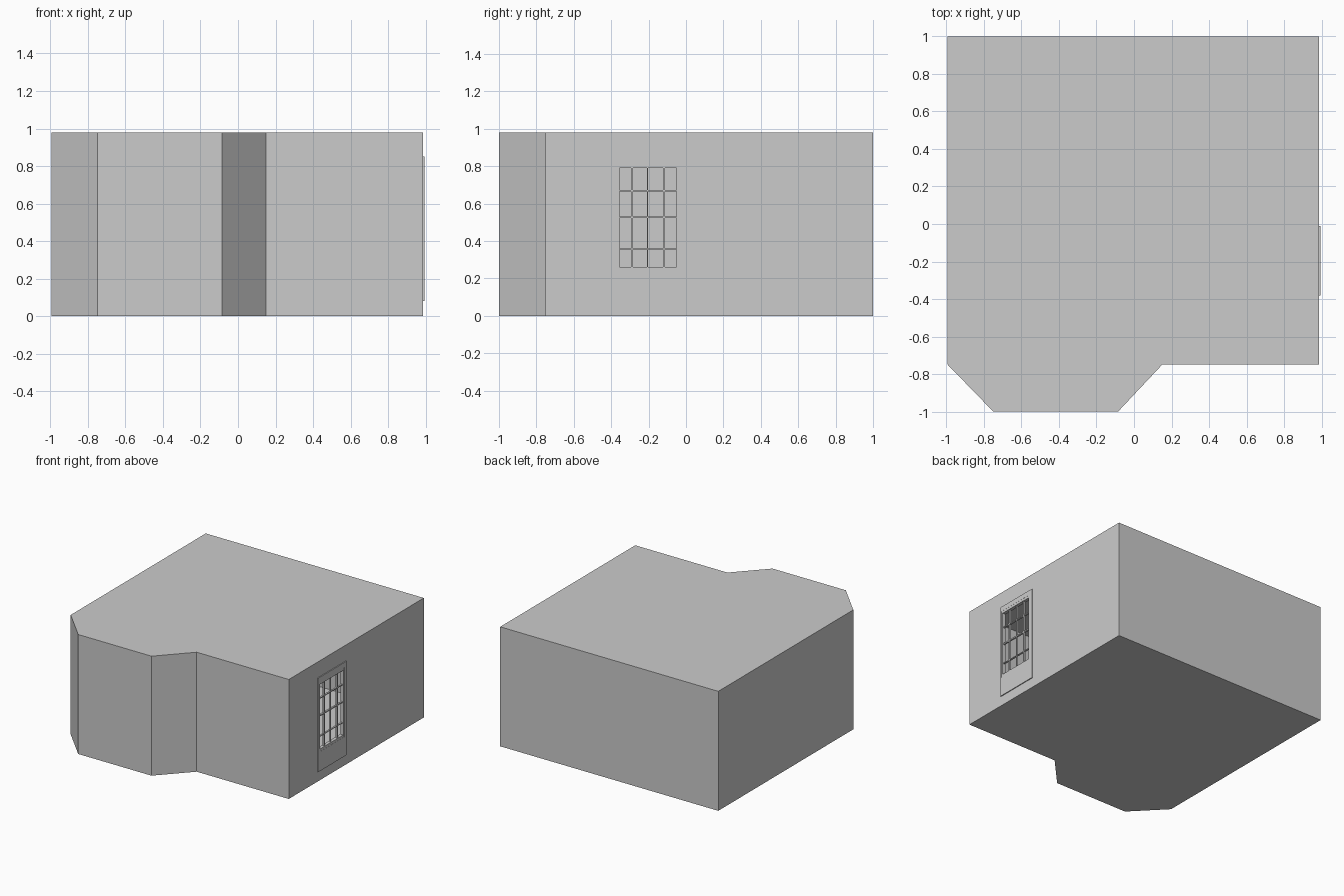
import bpy, bmesh

if "Cube" in bpy.data.objects:
    bpy.data.objects.remove(bpy.data.objects["Cube"])

H = 0.98                      # room height
WALL_X = 0.986                # plane of the window wall
OPENING = (-0.37, -0.04, 0.24, 0.81)   # y0, y1, z0, z1
GLAZED = (-0.355, -0.052, 0.26, 0.79)
PANEL = (-0.38, -0.01, 0.08, 0.85)


def finish(bm, name):
    bmesh.ops.remove_doubles(bm, verts=bm.verts, dist=1e-5)
    mesh = bpy.data.meshes.new(name)
    bm.to_mesh(mesh)
    bm.free()
    obj = bpy.data.objects.new(name, mesh)
    bpy.context.collection.objects.link(obj)
    return obj


def corners(bm, x, rect):
    y0, y1, z0, z1 = rect
    return [bm.verts.new((x, y, z)) for y, z in ((y0, z0), (y1, z0), (y1, z1), (y0, z1))]


def bridge(bm, a, b):
    for i in range(4):
        j = (i + 1) % 4
        bm.faces.new((a[i], a[j], b[j], b[i]))


def frame(name, outer, inner, x0, x1):
    """Closed rectangular frame lying in the window wall."""
    bm = bmesh.new()
    fo, fi = corners(bm, x1, outer), corners(bm, x1, inner)
    bo, bi = corners(bm, x0, outer), corners(bm, x0, inner)
    bridge(bm, fo, fi)
    bridge(bm, fi, bi)
    bridge(bm, bi, bo)
    bridge(bm, bo, fo)
    bmesh.ops.recalc_face_normals(bm, faces=bm.faces)
    return finish(bm, name)


def bar(name, rect, x0, x1):
    bm = bmesh.new()
    f, b = corners(bm, x1, rect), corners(bm, x0, rect)
    bm.faces.new(f)
    bm.faces.new(b[::-1])
    bridge(bm, b, f)
    bmesh.ops.recalc_face_normals(bm, faces=bm.faces)
    return finish(bm, name)


# Room shell: floor, ceiling and walls, with the bay at the front left
plan = [(WALL_X, -0.75), (WALL_X, 1), (-0.993, 1), (-0.993, -0.75),
        (-0.75, -1), (-0.085, -1), (0.15, -0.75)]
bm = bmesh.new()
low = [bm.verts.new((x, y, 0)) for x, y in plan]
high = [bm.verts.new((x, y, H)) for x, y in plan]
bm.faces.new(low[::-1])
bm.faces.new(high)
for i in range(1, len(plan)):
    j = (i + 1) % len(plan)
    bm.faces.new((low[i], low[j], high[j], high[i]))
# window wall is a ring around the opening
bridge(bm, [low[0], low[1], high[1], high[0]], corners(bm, WALL_X, OPENING))
finish(bm, "room_shell")

# Thin raised surround on the outside, then the window frame
frame("window_surround", PANEL, OPENING, WALL_X, 0.993)
frame("window_frame", OPENING, GLAZED, 0.965, 0.992)

# Glazing bars
y0, y1, z0, z1 = GLAZED
for i, (y, t) in enumerate(((-0.288, 0.005), (-0.205, 0.003), (-0.118, 0.005))):
    bar(f"upright_glazing_bar_{i}", (y - t, y + t, z0, z1), 0.970, 0.986)
for i, (z, t) in enumerate(((0.358, 0.003), (0.527, 0.005), (0.67, 0.004))):
    bar(f"level_glazing_bar_{i}", (y0, y1, z - t, z + t), 0.971, 0.985)
